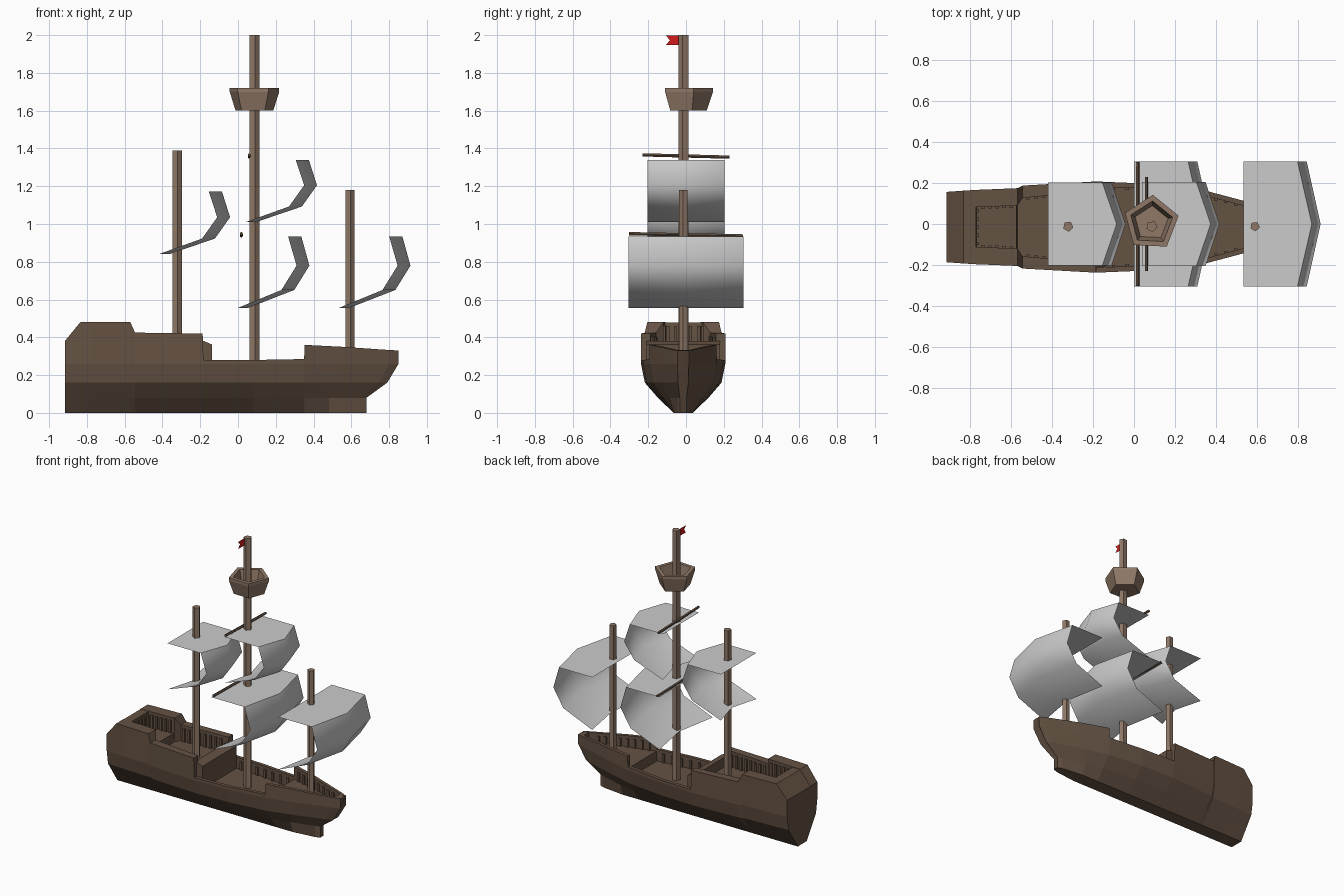
import bpy, bmesh, math
from mathutils import Matrix

if "Cube" in bpy.data.objects:
    bpy.data.objects.remove(bpy.data.objects["Cube"])

CY = -0.015  # hull and mast centre line


def material(name, rgb):
    m = bpy.data.materials.new(name)
    m.diffuse_color = (*rgb, 1)
    m.use_nodes = True
    m.node_tree.nodes["Principled BSDF"].inputs["Base Color"].default_value = m.diffuse_color
    return m


HULL = material("dark_wood", (0.13, 0.085, 0.057))
WOOD = material("light_wood", (0.28, 0.19, 0.135))
RED = material("red_cloth", (0.65, 0.01, 0.01))


def finish(name, bm, mat=None, normals=True):
    if normals:
        bmesh.ops.recalc_face_normals(bm, faces=bm.faces)
    me = bpy.data.meshes.new(name)
    bm.to_mesh(me)
    bm.free()
    ob = bpy.data.objects.new(name, me)
    bpy.context.collection.objects.link(ob)
    if mat:
        me.materials.append(mat)
    return ob


def loft(bm, rings, closed=True, caps=True):
    vs = [[bm.verts.new(p) for p in r] for r in rings]
    n = len(vs[0])
    for a, b in zip(vs, vs[1:]):
        for i in range(n if closed else n - 1):
            j = (i + 1) % n
            bm.faces.new((a[i], a[j], b[j], b[i]))
    if caps:
        bm.faces.new(vs[0])
        bm.faces.new(vs[-1])


def add_box(bm, lo, hi):
    c = [(a + b) / 2 for a, b in zip(lo, hi)]
    s = [b - a for a, b in zip(lo, hi)]
    bmesh.ops.create_cube(bm, size=1, matrix=Matrix.Translation(c) @ Matrix.Diagonal((*s, 1)))


# Hull stations: x, rail height, deck height, half width, wall thickness
stations = [
    (-0.917, 0.38, 0.378, 0.172, 0.08),
    (-0.835, 0.48, 0.478, 0.178, 0.085),
    (-0.772, 0.48, 0.478, 0.182, 0.085),
    (-0.768, 0.48, 0.37, 0.182, 0.085),
    (-0.575, 0.48, 0.37, 0.19, 0.085),
    (-0.57, 0.48, 0.31, 0.19, 0.085),
    (-0.545, 0.425, 0.31, 0.203, 0.06),
    (-0.187, 0.42, 0.31, 0.223, 0.05),
    (-0.183, 0.28, 0.2, 0.223, 0.025),
    (0.08, 0.28, 0.2, 0.212, 0.025),
    (0.35, 0.285, 0.2, 0.178, 0.025),
    (0.343 + 0.01, 0.36, 0.27, 0.177, 0.025),
    (0.55, 0.35, 0.27, 0.125, 0.025),
    (0.80, 0.333, 0.27, 0.05, 0.02),
    (0.805, 0.333, 0.332, 0.048, 0.02),
    (0.85, 0.33, 0.329, 0.03, 0.012),
]


def hull_ring(x, top, deck, w, t):
    # Lower rows are pulled aft towards the raked stem
    k = max(0.0, (x - 0.35) / 0.5)
    rake = [x - k * d for d in (0.17, 0.17, 0.06, 0.0)] + [x] * 3
    mid = min(0.26, top - 0.01)
    half = [(min(0.05, w * 0.6), 0), (w * 0.6, 0.08), (w * 0.91, 0.16), (w, mid),
            (w, top), (w - t, top), (w - t, deck)]
    right = [(xx, CY - y, z) for xx, (y, z) in zip(rake, half)]
    left = [(xx, CY + y, z) for xx, (y, z) in zip(rake, half)]
    return right + left[::-1]


bm = bmesh.new()
loft(bm, [hull_ring(*s) for s in stations])
finish("hull", bm, HULL)


def station_at(x):
    for a, b in zip(stations, stations[1:]):
        if a[0] <= x <= b[0]:
            f = (x - a[0]) / (b[0] - a[0])
            return [p + (q - p) * f for p, q in zip(a, b)]


# Balusters along the inner bulwarks
bm = bmesh.new()
for start, end, n in ((-0.74, -0.6, 5), (-0.52, -0.24, 8), (-0.1, 0.3, 7), (0.4, 0.74, 8)):
    for i in range(n):
        x, top, deck, w, t = station_at(start + (end - start) * i / (n - 1))
        for s in (-1, 1):
            y = CY + s * (w - t)
            add_box(bm, (x - 0.008, y - 0.01, deck - 0.01), (x + 0.008, y + 0.01, top - 0.02))
for i in range(5):
    y = CY - 0.08 + 0.04 * i
    add_box(bm, (-0.778, y - 0.008, 0.36), (-0.758, y + 0.008, 0.46))
finish("balusters", bm, HULL)

# Bulkhead in front of the raised aft deck, with a sloping top
bm = bmesh.new()
section = [(-0.2, 0.19), (-0.138, 0.19), (-0.138, 0.362), (-0.18, 0.38), (-0.2, 0.38)]
loft(bm, [[(x, CY + s * 0.195, z) for x, z in section] for s in (-1, 1)])
finish("aft_bulkhead", bm, HULL)


def prism(bm, x, y, levels, sides=5, caps=True, start=90):
    rings = []
    for z, r in levels:
        angles = [math.radians(start + 360 * i / sides) for i in range(sides)]
        rings.append([(x + r * math.cos(a), y + r * math.sin(a), z) for a in angles])
    loft(bm, rings, caps=caps)


# Five-sided masts
for name, x, z0, z1, r in (("mizzen_mast", -0.322, 0.28, 1.39, 0.026),
                           ("main_mast", 0.087, 0.18, 2.0, 0.028),
                           ("fore_mast", 0.592, 0.25, 1.18, 0.024)):
    bm = bmesh.new()
    prism(bm, x, CY + 0.003, [(z0, r), (z1, r)], start=60)
    finish(name, bm, WOOD)

# Crow's nest: flared pentagonal tub
bm = bmesh.new()
prism(bm, 0.085, 0.005, [(1.6, 0.105), (1.7, 0.138), (1.72, 0.138),
                         (1.72, 0.108), (1.63, 0.085)], start=87)
finish("lookout_tub", bm, WOOD)


# Sails: flat top sheet, bellied front and swept bottom, pointed on the centre line
def sail(name, x0, z0, z1, half):
    h = z1 - z0
    rows = [(0.0, 1.0, 0.0), (0.265, 1.0, 0.07), (0.31, 0.59, 0.068),
            (0.23, 0.25, 0.068), (0.0, 0.0, 0.055)]
    bm = bmesh.new()
    loft(bm, [[(x0 + x + (bow if y == 0 else 0), y * half, z0 + f * h) for x, f, bow in rows]
              for y in (-1, 0, 1)], closed=False, caps=False)
    ob = finish(name, bm)
    bpy.ops.object.select_all(action='DESELECT')
    bpy.context.view_layer.objects.active = ob
    ob.select_set(True)
    bpy.ops.object.shade_smooth_by_angle(angle=math.radians(60))


sail("mizzen_sail", -0.42, 0.84, 1.172, 0.203)
sail("main_upper_sail", 0.04, 1.01, 1.34, 0.205)
sail("main_lower_sail", 0.0, 0.556, 0.935, 0.305)
sail("fore_sail", 0.535, 0.556, 0.935, 0.305)

# Yards at the back of the main sails
for name, x, z, half in (("upper_yard", 0.06, 1.36, 0.23), ("lower_yard", 0.017, 0.943, 0.303)):
    bm = bmesh.new()
    loft(bm, [[(x + 0.009 * math.cos(a * math.tau / 5), s * half,
                z - s * 0.006 + 0.009 * math.sin(a * math.tau / 5)) for a in range(5)]
              for s in (-1, 1)])
    finish(name, bm, HULL)

# Swallow-tailed pennant
bm = bmesh.new()
bm.faces.new([bm.verts.new((0.075, y, z)) for y, z in
              ((-0.015, 1.947), (-0.107, 1.947), (-0.085, 1.973), (-0.107, 1.998), (-0.015, 1.998))])
finish("pennant", bm, RED)
